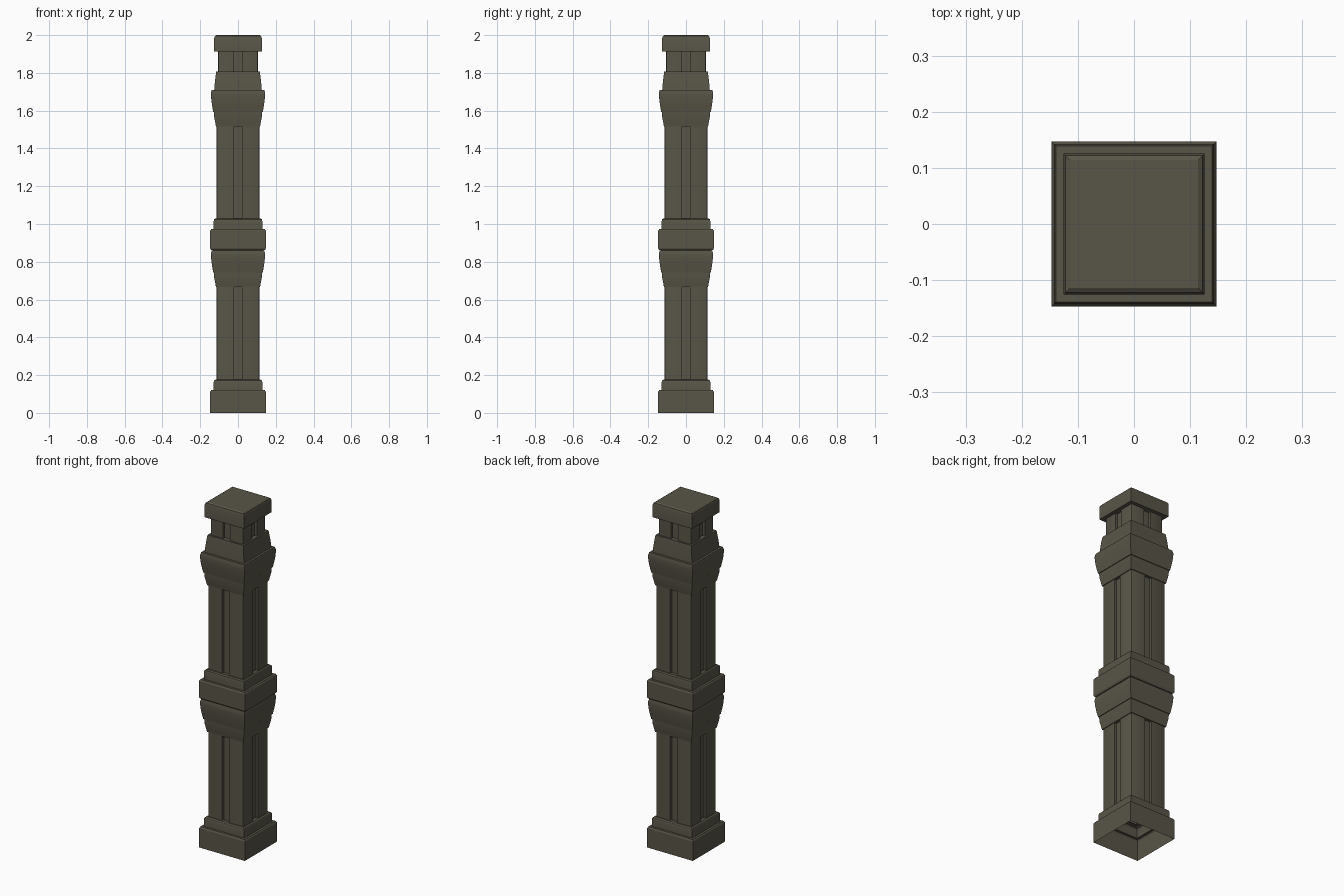
import bpy, bmesh

if "Cube" in bpy.data.objects:
    bpy.data.objects.remove(bpy.data.objects["Cube"])

stone = bpy.data.materials.new("dark olive stone")
stone.diffuse_color = (0.098, 0.090, 0.063, 1)
stone.use_nodes = True
stone.node_tree.nodes["Principled BSDF"].inputs["Base Color"].default_value = stone.diffuse_color


def loft(name, rings, cap_top=False):
    """Skin a stack of matching rings (lists of xyz points) into a hollow shell."""
    bm = bmesh.new()
    loops = [[bm.verts.new(p) for p in ring] for ring in rings]
    n = len(loops[0])
    for a, b in zip(loops, loops[1:]):
        for i in range(n):
            j = (i + 1) % n
            bm.faces.new((a[i], a[j], b[j], b[i]))
    if cap_top:
        bm.faces.new(loops[-1])
    me = bpy.data.meshes.new(name)
    bm.to_mesh(me)
    bm.free()
    me.materials.append(stone)
    ob = bpy.data.objects.new(name, me)
    bpy.context.collection.objects.link(ob)
    bpy.ops.object.select_all(action='DESELECT')
    bpy.context.view_layer.objects.active = ob
    ob.select_set(True)
    bpy.ops.object.shade_smooth_by_angle(angle=0.5)
    return ob


def moulding(name, profile, cap_top=False):
    """Square moulding from (half width, height) pairs, bottom to top."""
    return loft(name, [[(-h, -h, z), (h, -h, z), (h, h, z), (-h, h, z)]
                       for h, z in profile], cap_top)


def shaft(name, h, z0, z1, groove=0.022, depth=0.014, c=0.008):
    """Square shaft with softened corners and a groove down each face."""
    side = [(-h + c, -h), (-groove, -h), (-groove, -h + depth),
            (groove, -h + depth), (groove, -h), (h - c, -h),
            (h - 0.3 * c, -h + 0.3 * c)]
    section = []
    for _ in range(4):
        section += side
        side = [(-y, x) for x, y in side]
    return loft(name, [[(x, y, z) for x, y in section] for z in (z0, z1)])


# Stepped plinth, open underneath
plinth = [(0.147, 0.0), (0.147, 0.112), (0.142, 0.12), (0.129, 0.12),
          (0.129, 0.163), (0.126, 0.171), (0.119, 0.176), (0.098, 0.176)]
moulding("base_plinth", plinth)

# Grooved shafts
shaft("lower_shaft", 0.113, 0.17, 0.68)
shaft("upper_shaft", 0.113, 1.02, 1.535)
shaft("neck", 0.105, 1.80, 1.92)

# Rounded bulge, shared by the middle collar and the capital
bulge = [(0.098, -0.193), (0.117, -0.193), (0.120, -0.175), (0.126, -0.145),
         (0.127, -0.118), (0.131, -0.118), (0.137, -0.085), (0.141, -0.055),
         (0.143, -0.03), (0.143, -0.015), (0.139, 0.0)]

# Middle collar: bulge, wide band and upper step
band = [(0.130, 0.862), (0.142, 0.862), (0.147, 0.870), (0.147, 0.965),
        (0.142, 0.973), (0.129, 0.973), (0.129, 1.015), (0.126, 1.025),
        (0.119, 1.03), (0.098, 1.03)]
moulding("middle_collar", [(h, z + 0.86) for h, z in bulge] + band)

# Capital: bulge with a tapering top
taper = [(0.126, 1.71), (0.124, 1.735), (0.119, 1.78), (0.115, 1.808), (0.09, 1.808)]
moulding("capital", [(h, z + 1.71) for h, z in bulge] + taper)

# Top cap
moulding("top_cap", [(0.09, 1.912), (0.126, 1.912), (0.126, 1.985),
                     (0.122, 1.995), (0.114, 2.0)], cap_top=True)
